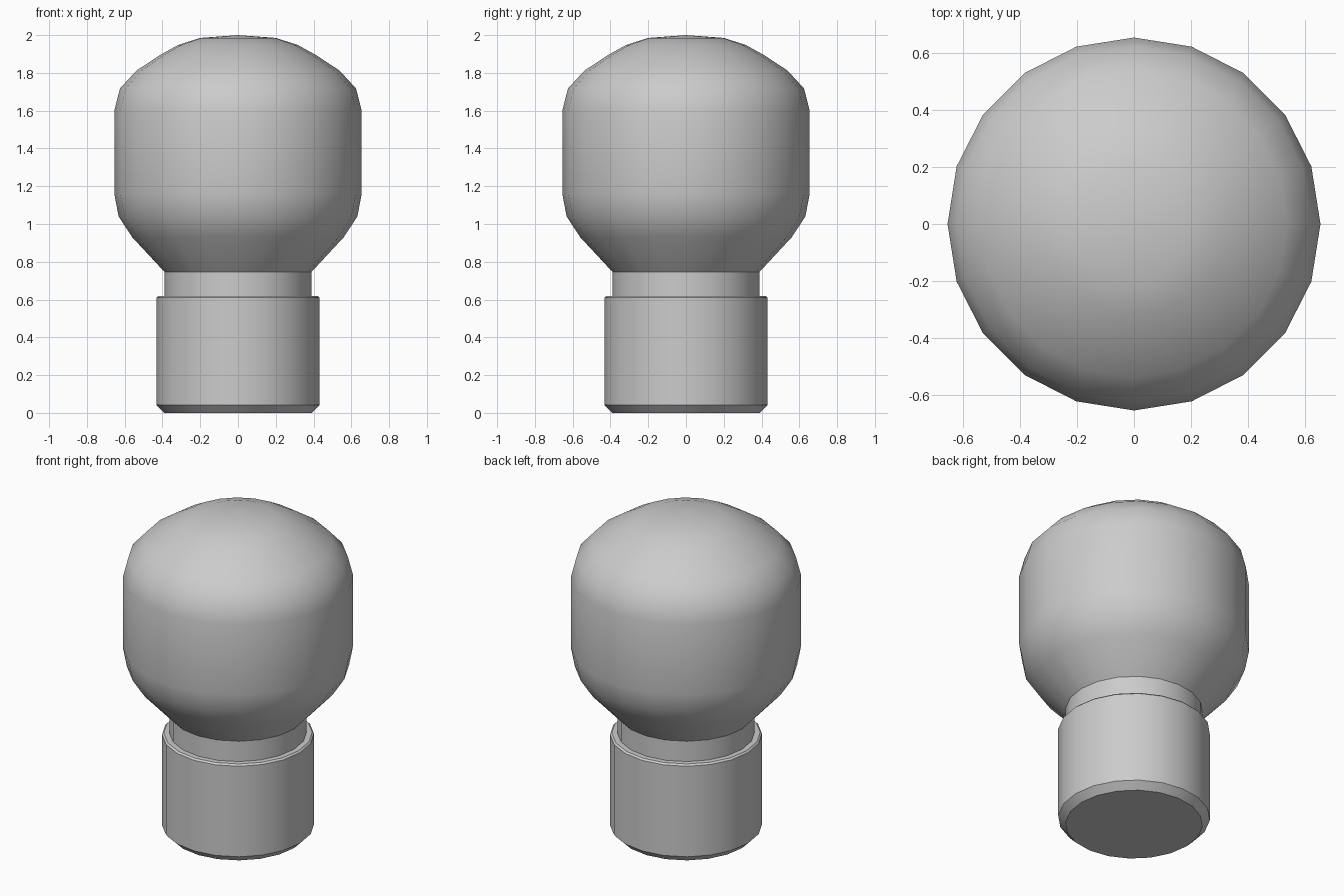
import bpy, bmesh, math

if "Cube" in bpy.data.objects:
    bpy.data.objects.remove(bpy.data.objects["Cube"])

SIDES = 20


def lathe(name, profile, angle):
    """Spin (radius, z) points, listed bottom to top, around the z axis."""
    bm = bmesh.new()
    rings = []
    for r, z in profile:
        n = SIDES if r > 0 else 1
        rings.append([bm.verts.new((r * math.cos(math.tau * i / SIDES),
                                    r * math.sin(math.tau * i / SIDES), z))
                      for i in range(n)])
    for a, b in zip(rings, rings[1:]):
        for i in range(SIDES):
            j = (i + 1) % SIDES
            quad = [a[i % len(a)], a[j % len(a)], b[j % len(b)], b[i % len(b)]]
            bm.faces.new(list(dict.fromkeys(quad)))
    mesh = bpy.data.meshes.new(name)
    bm.to_mesh(mesh)
    bm.free()
    obj = bpy.data.objects.new(name, mesh)
    bpy.context.collection.objects.link(obj)
    bpy.ops.object.select_all(action='DESELECT')
    obj.select_set(True)
    bpy.context.view_layer.objects.active = obj
    bpy.ops.object.shade_smooth_by_angle(angle=math.radians(angle))
    return obj


# Base collar with chamfered rims
lathe("base_collar", [(0, 0), (0.39, 0), (0.432, 0.042), (0.432, 0.61),
                      (0.422, 0.62), (0.39, 0.62)], 30)

# Narrow neck
lathe("neck", [(0.39, 0.62), (0.39, 0.747)], 30)

# Rounded knob head
lathe("knob_head", [(0.39, 0.747), (0.56, 0.93), (0.632, 1.04), (0.655, 1.16),
                    (0.655, 1.6), (0.625, 1.717), (0.538, 1.812),
                    (0.415, 1.893), (0.318, 1.947), (0.202, 1.985), (0, 2)], 40)
